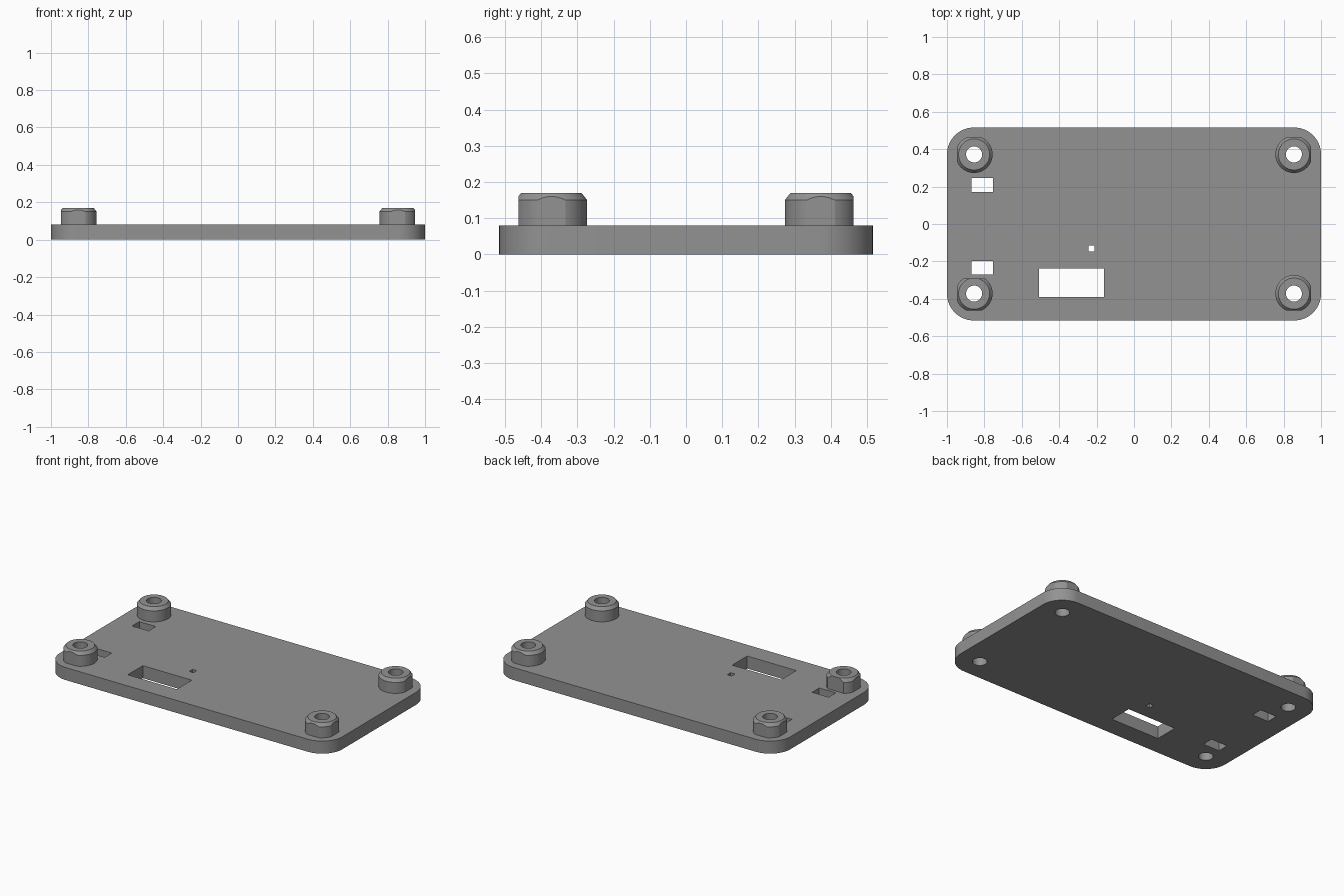
import bpy, bmesh, math
from mathutils import Matrix, Vector

if "Cube" in bpy.data.objects:
    bpy.data.objects.remove(bpy.data.objects["Cube"])

PLATE_X, PLATE_Y, PLATE_H = 1.0, 0.516, 0.08
POST_X, POST_Y, POST_R, POST_TOP = 0.855, 0.372, 0.099, 0.17
SHOULDER = 0.15
HOLE_R = 0.043

grey = bpy.data.materials.new("plastic grey")
grey.diffuse_color = (0.29, 0.29, 0.29, 1)
grey.use_nodes = True
grey.node_tree.nodes["Principled BSDF"].inputs["Base Color"].default_value = grey.diffuse_color


def make(name, bm):
    bmesh.ops.recalc_face_normals(bm, faces=bm.faces[:])
    mesh = bpy.data.meshes.new(name)
    bm.to_mesh(mesh)
    bm.free()
    ob = bpy.data.objects.new(name, mesh)
    bpy.context.collection.objects.link(ob)
    mesh.materials.append(grey)
    return ob


def box(x0, x1, y0, y1, z0, z1):
    bm = bmesh.new()
    size = Matrix.Diagonal((x1 - x0, y1 - y0, z1 - z0, 1))
    mid = Matrix.Translation(((x0 + x1) / 2, (y0 + y1) / 2, (z0 + z1) / 2))
    bmesh.ops.create_cube(bm, size=1, matrix=mid @ size)
    return bm


def cylinder(x, y, r, z0, z1):
    bm = bmesh.new()
    bmesh.ops.create_cone(bm, cap_ends=True, segments=64, radius1=r, radius2=r, depth=z1 - z0,
                          matrix=Matrix.Translation((x, y, (z0 + z1) / 2)))
    return bm


def cut(ob, bm):
    cutter = make("cutter", bm)
    cutter.hide_render = True
    mod = ob.modifiers.new("cut", 'BOOLEAN')
    mod.operation, mod.solver, mod.object = 'DIFFERENCE', 'EXACT', cutter
    bpy.context.view_layer.objects.active = ob
    bpy.ops.object.modifier_apply(modifier=mod.name)
    bpy.data.objects.remove(cutter)


def trim(bm, point, normal):
    # slice a flat side and close it
    res = bmesh.ops.bisect_plane(bm, geom=bm.verts[:] + bm.edges[:] + bm.faces[:], dist=1e-5,
                                 plane_co=Vector(point), plane_no=Vector(normal), clear_outer=True)
    edges = [e for e in res["geom_cut"] if isinstance(e, bmesh.types.BMEdge)]
    bmesh.ops.holes_fill(bm, edges=edges, sides=0)


# base plate with rounded corners
bm = box(-PLATE_X, PLATE_X, -PLATE_Y, PLATE_Y, 0, PLATE_H)
corners = [e for e in bm.edges if abs(e.verts[0].co.z - e.verts[1].co.z) > 0.01]
bmesh.ops.bevel(bm, geom=corners, offset=0.144, segments=16, profile=0.5, affect='EDGES')
plate = make("base_plate", bm)

# rectangular openings: connector window, pin hole, two strap slots
for x0, x1, y0, y1 in ((-0.507, -0.16, -0.39, -0.238), (-0.242, -0.212, -0.148, -0.114),
                       (-0.87, -0.753, 0.172, 0.245), (-0.87, -0.753, -0.271, -0.199)):
    cut(plate, box(x0, x1, y0, y1, -0.1, 0.3))

# corner posts: chamfered top, flat outer sides, screw hole
objects = [plate]
for sx, side in ((-1, "left"), (1, "right")):
    for sy, end in ((-1, "front"), (1, "back")):
        x, y = sx * POST_X, sy * POST_Y
        bm = cylinder(x, y, POST_R, PLATE_H, SHOULDER)
        top = max(bm.faces, key=lambda f: f.calc_center_median().z)
        top = bmesh.ops.extrude_discrete_faces(bm, faces=[top])["faces"][0]
        for v in top.verts:
            v.co = (x + (v.co.x - x) * 0.84, y + (v.co.y - y) * 0.84, POST_TOP)
        trim(bm, (sx * 0.946, 0, 0), (sx, 0, 0))
        trim(bm, (0, sy * 0.463, 0), (0, sy, 0))
        if sx < 0 and sy < 0:
            trim(bm, (0, -0.291, 0), (0, 1, 0))
        post = make(f"{end}_{side}_post", bm)
        cut(post, cylinder(x, y, HOLE_R, -0.1, 0.3))
        cut(plate, cylinder(x, y, HOLE_R, -0.1, 0.3))
        objects.append(post)

# smooth curved walls, keep hard edges
for ob in objects:
    bpy.ops.object.select_all(action='DESELECT')
    ob.select_set(True)
    bpy.context.view_layer.objects.active = ob
    bpy.ops.object.shade_smooth_by_angle(angle=math.radians(20))
